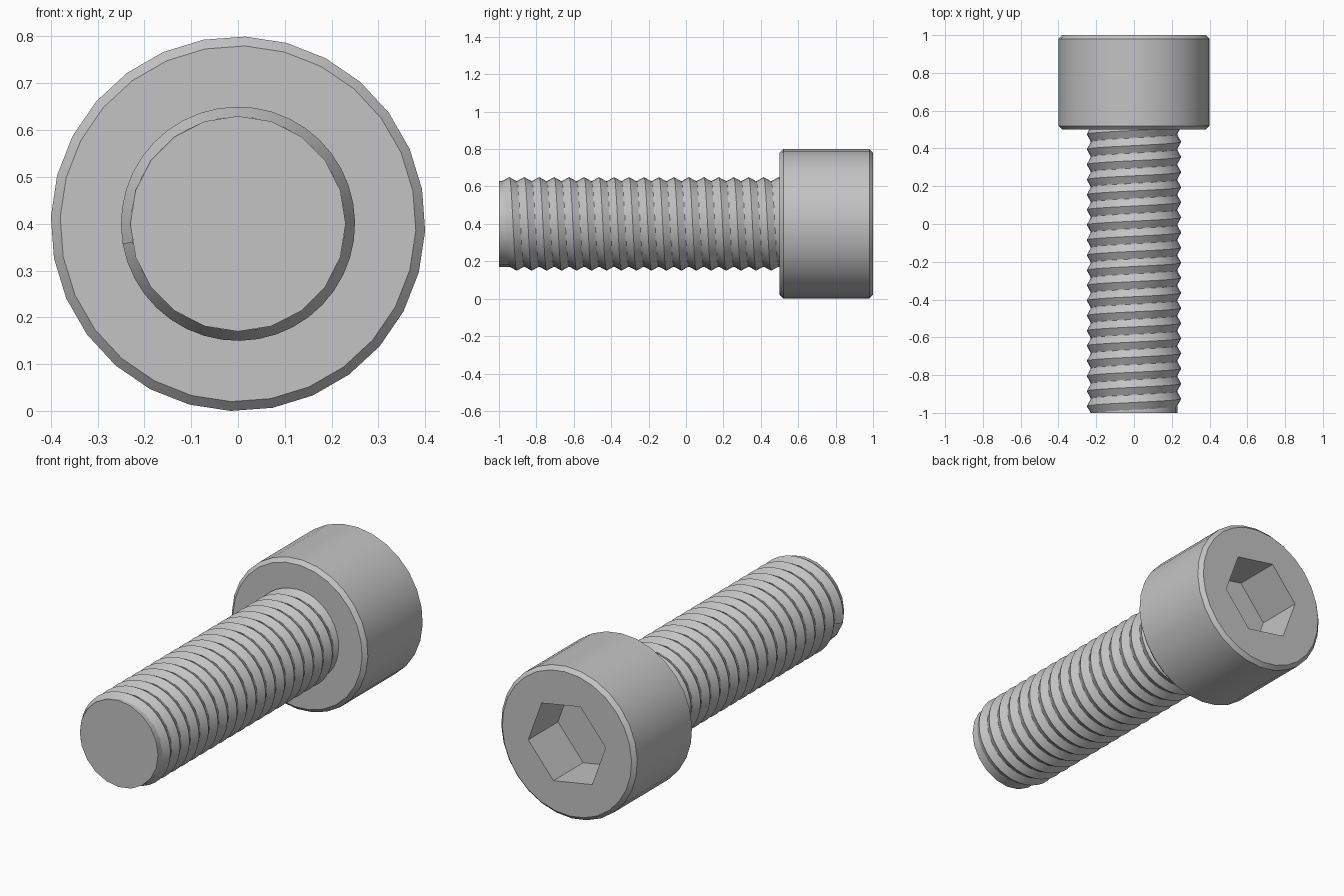
import bpy, bmesh
from math import radians, cos, sin, tau

cube = bpy.data.objects.get("Cube")
if cube:
    bpy.data.objects.remove(cube, do_unlink=True)

AXIS_Z = 0.4          # height of the screw's long axis
PITCH = 0.08

steel = bpy.data.materials.new("grey_steel")
steel.use_nodes = True
GREY = (0.55, 0.55, 0.55, 1)
steel.diffuse_color = GREY
steel.node_tree.nodes["Principled BSDF"].inputs["Base Color"].default_value = GREY


def point(radius, angle, y):
    return (radius * cos(angle), y, AXIS_Z + radius * sin(angle))


def ring(bm, radius, y, sides, turn=0):
    return [bm.verts.new(point(radius, radians(turn) + tau * i / sides, y))
            for i in range(sides)]


def bridge(bm, a, b):
    n = len(a)
    for i in range(n):
        j = (i + 1) % n
        bm.faces.new((a[i], a[j], b[j], b[i]))


def loop_edges(bm, loop):
    return [bm.edges.get((v, loop[i - 1])) for i, v in enumerate(loop)]


def finish(bm, name):
    bmesh.ops.recalc_face_normals(bm, faces=bm.faces)
    mesh = bpy.data.meshes.new(name)
    bm.to_mesh(mesh)
    bm.free()
    mesh.materials.append(steel)
    obj = bpy.data.objects.new(name, mesh)
    bpy.context.collection.objects.link(obj)
    bpy.ops.object.select_all(action="DESELECT")
    obj.select_set(True)
    bpy.context.view_layer.objects.active = obj
    bpy.ops.object.shade_smooth_by_angle(angle=radians(30))
    return obj


# Chamfered head with a hexagonal socket sunk into its back face
bm = bmesh.new()
profile = [(0.38, 0.5), (0.4, 0.52), (0.4, 0.98), (0.38, 1.0)]
rings = [ring(bm, r, y, 28, -2.2) for r, y in profile]
for a, b in zip(rings, rings[1:]):
    bridge(bm, a, b)
bm.faces.new(rings[0])
socket_rim = ring(bm, 0.231, 1.0, 6, 50)
socket_floor = ring(bm, 0.231, 0.75, 6, 50)
bridge(bm, socket_rim, socket_floor)
bm.faces.new(socket_floor)
bmesh.ops.triangle_fill(bm, use_beauty=True,
                        edges=loop_edges(bm, rings[-1]) + loop_edges(bm, socket_rim))
finish(bm, "socket_head")

# Plain core of the shank
bm = bmesh.new()
tip = ring(bm, 0.23, -1.0, 20, 90)
root = ring(bm, 0.23, 0.51, 20, 90)
bridge(bm, tip, root)
bm.faces.new(tip)
bm.faces.new(root)
finish(bm, "shank_core")

# Right-handed V thread wound around the core
bm = bmesh.new()
STEPS = 40
START = radians(190)
START_Y = -0.967
count = int((0.53 - START_Y) / PITCH * STEPS)
sections = []
for i in range(count + 1):
    angle = START - tau * i / STEPS
    y = START_Y + PITCH * i / STEPS
    sections.append([bm.verts.new(point(r, angle, max(y + dy, -1.0)))
                     for r, dy in ((0.228, -PITCH / 2), (0.25, 0), (0.228, PITCH / 2))])
for a, b in zip(sections, sections[1:]):
    bridge(bm, a, b)
bm.faces.new(sections[0])
bm.faces.new(sections[-1])
finish(bm, "screw_thread")
